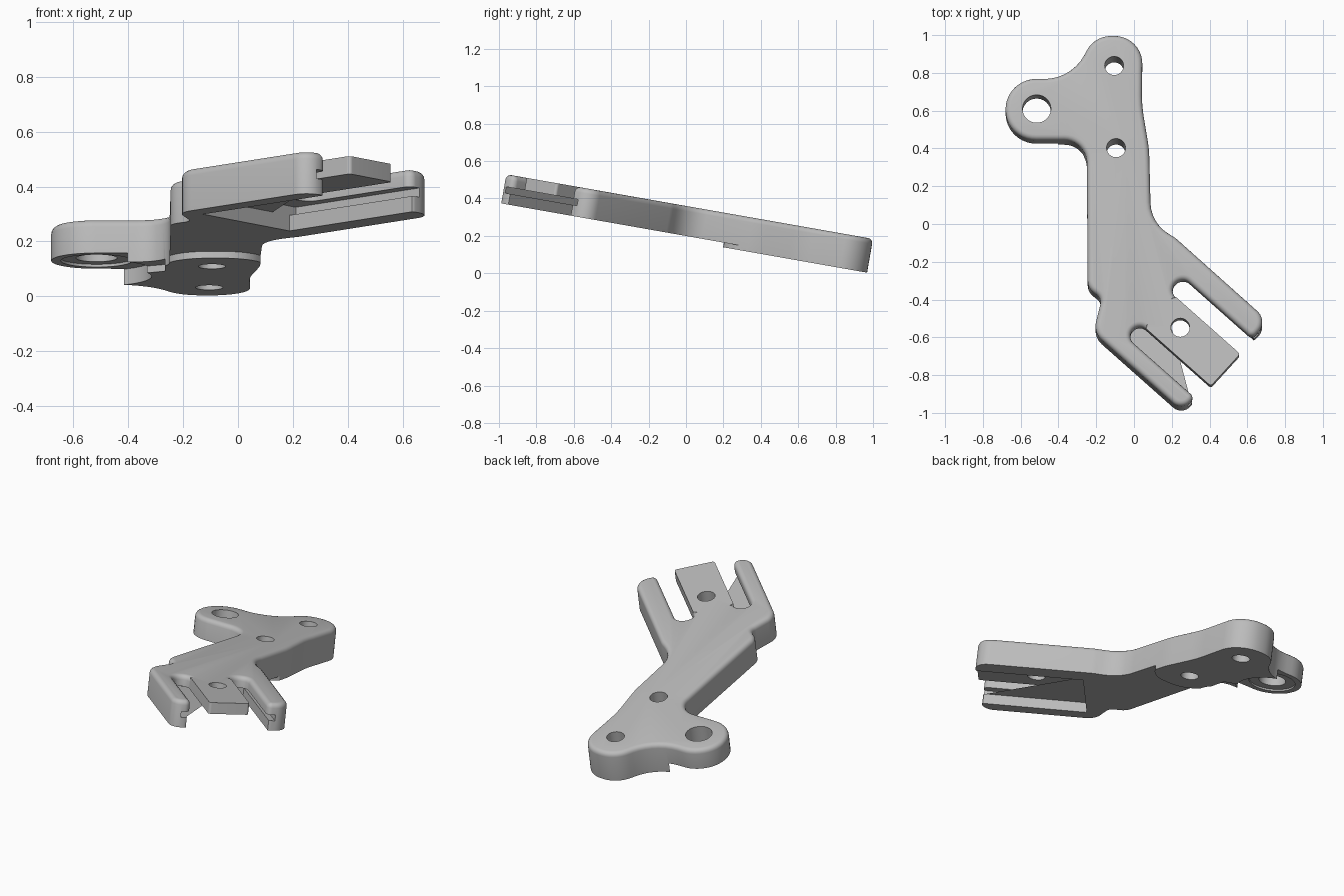
import bpy, bmesh, math
from mathutils import Matrix, Vector

old = bpy.data.objects.get("Cube")
if old:
    bpy.data.objects.remove(old, do_unlink=True)

TILT = math.radians(10)
S = 1 / math.cos(TILT)             # plan length to length along the tilted plate
D = Vector((math.cos(math.radians(-42)), math.sin(math.radians(-42))))   # fork direction
N = Vector((-D.y, D.x))            # across the fork
BOTTOM, BOSS_BOTTOM, LOBE_BOTTOM, TONGUE = -0.158, -0.183, -0.125, -0.066

grey = bpy.data.materials.new("light grey")
grey.use_nodes = True
grey.diffuse_color = (0.5, 0.5, 0.5, 1)
grey.node_tree.nodes["Principled BSDF"].inputs["Base Color"].default_value = (0.5, 0.5, 0.5, 1)


def plan(x, y, r=0.0):
    return Vector((x, y * S)), r


def fork(d, n, r=0.0):
    return D * d + N * n, r


def rounded(corners, step=math.radians(9)):
    """Replace every corner of a polygon by a tangent arc."""
    out = []
    for i, (p, r) in enumerate(corners):
        a = (corners[i - 1][0] - p).normalized()
        b = (corners[(i + 1) % len(corners)][0] - p).normalized()
        half = a.angle(b) / 2
        if r == 0 or half > math.radians(89):
            out.append(p)
            continue
        centre = p + (a + b).normalized() * (r / math.sin(half))
        start = p + a * (r / math.tan(half)) - centre
        sweep = math.pi - 2 * half
        if a.x * b.y - a.y * b.x > 0:
            sweep = -sweep
        steps = max(2, round(abs(sweep) / step))
        for k in range(steps + 1):
            t = sweep * k / steps
            out.append(centre + Vector((start.x * math.cos(t) - start.y * math.sin(t),
                                        start.x * math.sin(t) + start.y * math.cos(t))))
    return out


def prism(name, points, low, high, bevel=0.0):
    bm = bmesh.new()
    face = bm.faces.new([bm.verts.new((p.x, p.y, low)) for p in points])
    ext = bmesh.ops.extrude_face_region(bm, geom=[face])
    for v in ext["geom"]:
        if isinstance(v, bmesh.types.BMVert):
            v.co.z = high
    bmesh.ops.recalc_face_normals(bm, faces=bm.faces)
    if bevel:
        # round the upper rim, leaving the middle tongue crisp
        rim = []
        for e in bm.edges:
            if all(abs(v.co.z - high) < 1e-5 for v in e.verts):
                mid = ((e.verts[0].co + e.verts[1].co) / 2).to_2d()
                if not (mid.dot(D) > 0.45 and -0.4 < mid.dot(N) < -0.12):
                    rim.append(e)
        bmesh.ops.bevel(bm, geom=rim, offset=bevel, offset_type='OFFSET', segments=4,
                        profile=0.5, affect='EDGES', clamp_overlap=False)
    mesh = bpy.data.meshes.new(name)
    bm.to_mesh(mesh)
    bm.free()
    obj = bpy.data.objects.new(name, mesh)
    bpy.context.collection.objects.link(obj)
    return obj


def disc(x, y, r, count=40):
    c = plan(x, y)[0]
    return [c + Vector((math.cos(t), math.sin(t))) * r
            for t in (2 * math.pi * k / count for k in range(count))]


def subtract(obj, cutter):
    cutter.hide_render = True
    mod = obj.modifiers.new("cut", 'BOOLEAN')
    mod.operation, mod.solver, mod.object = 'DIFFERENCE', 'EXACT', cutter
    bpy.context.view_layer.objects.active = obj
    bpy.ops.object.modifier_apply(modifier=mod.name)
    bpy.data.objects.remove(cutter, do_unlink=True)


# Whole bracket outline: rear lobes, left side, fork, right side
outline = [
    plan(0.045, 1.0, 0.147), plan(-0.21, 1.0, 0.145), plan(-0.33, 0.77, 0.24),
    plan(-0.68, 0.775, 0.163), plan(-0.68, 0.447, 0.163), plan(-0.25, 0.447, 0.12),
    plan(-0.245, -0.335, 0.08), plan(-0.17, -0.39, 0.05), fork(0.227, -0.574, 0.1),
    fork(0.86, -0.574, 0.065), fork(0.86, -0.475, 0.03),
    fork(0.375, -0.475, 0.049), fork(0.375, -0.375, 0.049),
    fork(0.885, -0.375, 0.015), fork(0.885, -0.143, 0.015),
    fork(0.375, -0.143, 0.053), fork(0.375, -0.035, 0.053),
    fork(0.875, -0.035, 0.03), fork(0.875, 0.092, 0.08),
    plan(0.22, -0.07, 0.15), plan(0.09, 0.01, 0.2), plan(0.08, 0.4, 0.6),
    plan(0.042, 0.63, 0.6),
]
bracket = prism("bracket", rounded(outline), BOSS_BOTTOM, 0, bevel=0.027)

# Raised boss below the two rear holes: lower everything else
boss = [plan(-0.265, 0.23, 0.16), plan(0.1, 0.23, 0.16), plan(0.1, 1.2),
        plan(-0.5, 1.2), plan(-0.5, 0.62), plan(-0.265, 0.5)]
slab = prism("slab_cutter", [Vector(p) for p in ((-2, -2), (2, -2), (2, 2), (-2, 2))], -0.3, BOTTOM)
subtract(slab, prism("boss_cutter", rounded(boss), -0.4, 0.1))
subtract(bracket, slab)

# Side lobe: thinner, with a shallow ring recess
subtract(bracket, prism("lobe_cutter", disc(-0.515, 0.61, 0.2, 64), -0.3, LOBE_BOTTOM))
subtract(bracket, prism("ring_cutter", disc(-0.515, 0.61, 0.13, 48), -0.3, LOBE_BOTTOM + 0.01))

# Fork pocket under the tongue, and the wider groove inside both arms
for name, near, far, low, high in (("pocket_cutter", -0.49, -0.02, -0.3, TONGUE - 0.001),
                                   ("groove_cutter", -0.525, 0.015, -0.1, TONGUE)):
    box = [fork(d, n)[0] for d, n in ((0.27, near), (1.2, near), (1.2, far), (0.27, far))]
    subtract(bracket, prism(name, box, low, high))

# Through holes
for x, y, r in ((-0.515, 0.61, 0.075), (-0.105, 0.838, 0.05),
                (-0.095, 0.403, 0.05), (0.245, -0.548, 0.05)):
    subtract(bracket, prism("hole_cutter", disc(x, y, r), -0.5, 0.2))

# Tilt the finished bracket into place
bracket.data.transform(Matrix.Translation((0, 0, 0.36)) @ Matrix.Rotation(-TILT, 4, 'X'))
bracket.data.materials.clear()
bracket.data.materials.append(grey)
for o in bpy.context.selected_objects:
    o.select_set(False)
bracket.select_set(True)
bpy.context.view_layer.objects.active = bracket
bpy.ops.object.shade_smooth_by_angle(angle=math.radians(32))
